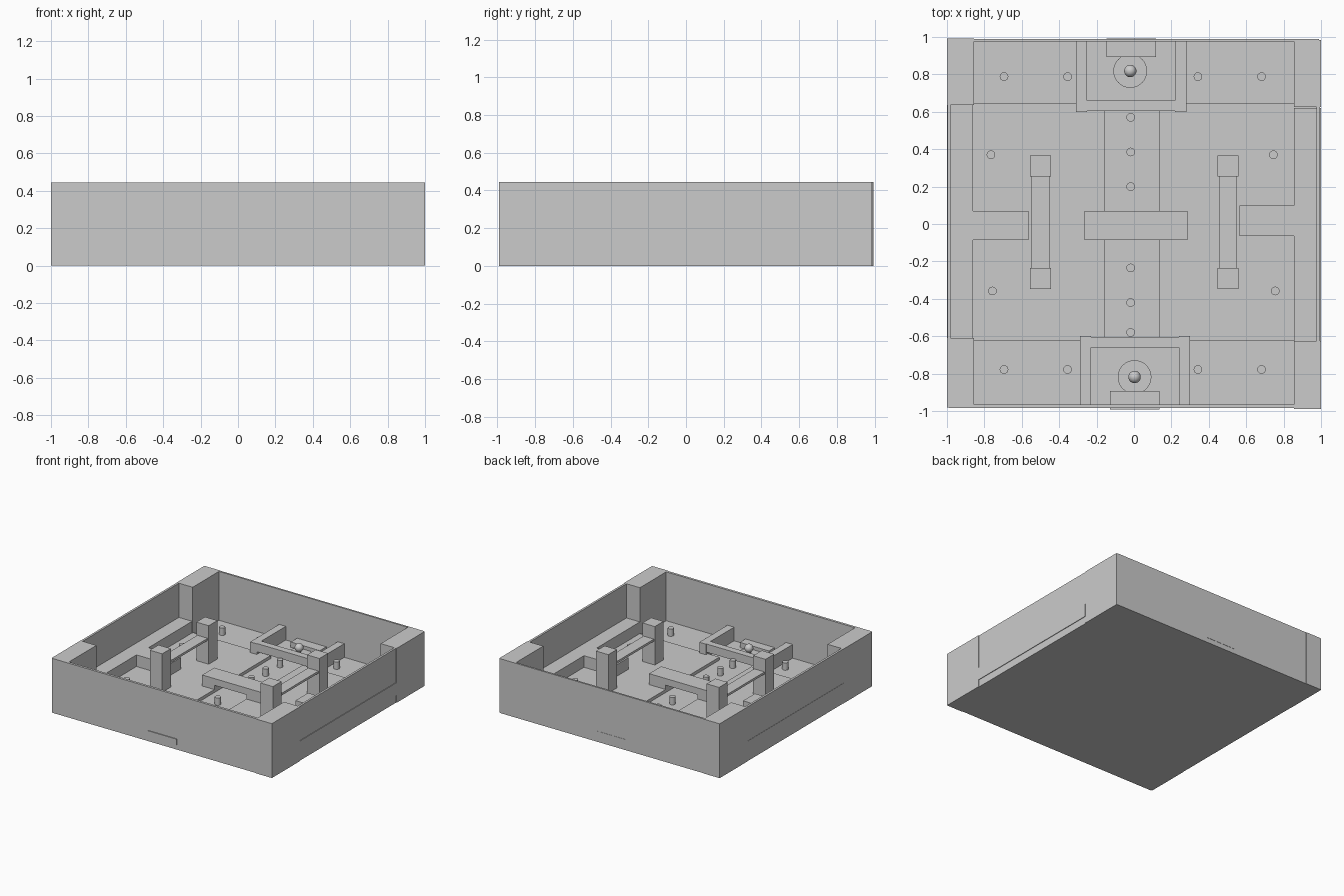
import bpy

H = 0.445      # wall height
LOW = 0.045    # recessed floor level
DECK = 0.07    # main floor level


def box(name, x0, x1, y0, y1, z0, z1):
    bpy.ops.mesh.primitive_cube_add(size=1, location=((x0 + x1) / 2, (y0 + y1) / 2, (z0 + z1) / 2))
    o = bpy.context.object
    o.name = name
    o.scale = (x1 - x0, y1 - y0, z1 - z0)
    return o


def cyl(name, x, y, r, z0, z1, n=24):
    bpy.ops.mesh.primitive_cylinder_add(vertices=n, radius=r, depth=z1 - z0, location=(x, y, (z0 + z1) / 2))
    o = bpy.context.object
    o.name = name
    bpy.ops.object.shade_smooth_by_angle()
    return o


# floor: low base plus two raised decks leaving an I-shaped recess
box("base", -0.995, 0.995, -0.98, 0.985, 0, LOW)
box("left_deck", -0.99, -0.155, -0.625, 0.645, LOW - 0.01, DECK)
box("right_deck", 0.135, 0.99, -0.625, 0.645, LOW - 0.01, DECK)

# thin outer walls
box("front_wall", -0.99, 0.86, -0.985, -0.965, 0, H)
box("back_wall", -0.99, 0.99, 0.975, 0.99, 0, H)
box("left_wall", -0.998, -0.98, -0.98, 0.98, 0, H)
box("right_wall", 0.977, 0.995, -0.97, 0.98, 0, H)

# corner blocks
for x0, y0, y1 in ((-1, -0.98, -0.61), (-1, 0.635, 0.993),
                   (0.855, -0.99, -0.625), (0.855, 0.625, 0.985)):
    box("corner_block", x0, x0 + 0.145, y0, y1, 0, H)

# side ledges with tongues
box("left_ledge", -1, -0.86, -0.615, 0.64, 0.06, 0.165)
box("left_tongue", -0.87, -0.565, -0.085, 0.07, 0.06, 0.165)
box("right_ledge", 0.855, 1, -0.63, 0.62, 0.06, 0.165)
box("right_tongue", 0.565, 0.87, -0.065, 0.098, 0.06, 0.165)

# post pairs joined by a thin rail
for cx in (-0.5, 0.503):
    for y0 in (-0.347, 0.255):
        box("post", cx - 0.056, cx + 0.056, y0, y0 + 0.112, DECK - 0.01, 0.385)
    box("rail", cx - 0.047, cx + 0.047, -0.24, 0.26, 0.262, 0.28)

# central bridge over the channel
box("bridge_top", -0.265, 0.285, -0.085, 0.07, 0.105, 0.16)
box("bridge_left_leg", -0.265, -0.155, -0.085, 0.07, 0.06, 0.11)
box("bridge_right_leg", 0.135, 0.285, -0.085, 0.07, 0.06, 0.11)

# end frames with exit block, disc and ball
for s, cx, bx in ((1, -0.015, -0.02), (-1, 0.005, 0.003)):
    def end_box(name, x0, x1, a, b, z0, z1):
        box(name, cx + x0, cx + x1, min(s * a, s * b), max(s * a, s * b), z0, z1)
    for x0 in (-0.295, 0.235):
        end_box("frame_arm", x0, x0 + 0.06, 0.6, 0.975, LOW - 0.01, 0.157)
    end_box("frame_bar", -0.24, 0.24, 0.605, 0.66, 0.09, 0.157)
    end_box("exit_block", -0.132, 0.132, 0.892, 0.992, 0.04, 0.088)
    cyl("ball_disc", bx, s * 0.818, 0.09, LOW - 0.01, 0.06, 32)
    cyl("ball_stem", bx, s * 0.818, 0.015, 0.05, 0.1, 12)
    bpy.ops.mesh.primitive_uv_sphere_add(segments=24, ring_count=12, radius=0.033,
                                         location=(bx, s * 0.818, 0.105))
    bpy.context.object.name = "ball"
    bpy.ops.object.shade_smooth_by_angle()

# pins along the channel, in the end zones and on the decks
pins = [(-0.018, y) for y in (-0.58, -0.42, -0.235, 0.2, 0.385, 0.57)]
pins += [(x, y) for y in (0.788, -0.778) for x in (-0.695, -0.355, 0.342, 0.682)]
pins += [(-0.765, 0.37), (-0.757, -0.358), (0.745, 0.37), (0.755, -0.358)]
for x, y in pins:
    cyl("pin", x, y, 0.023, 0.035, 0.105, 20)
